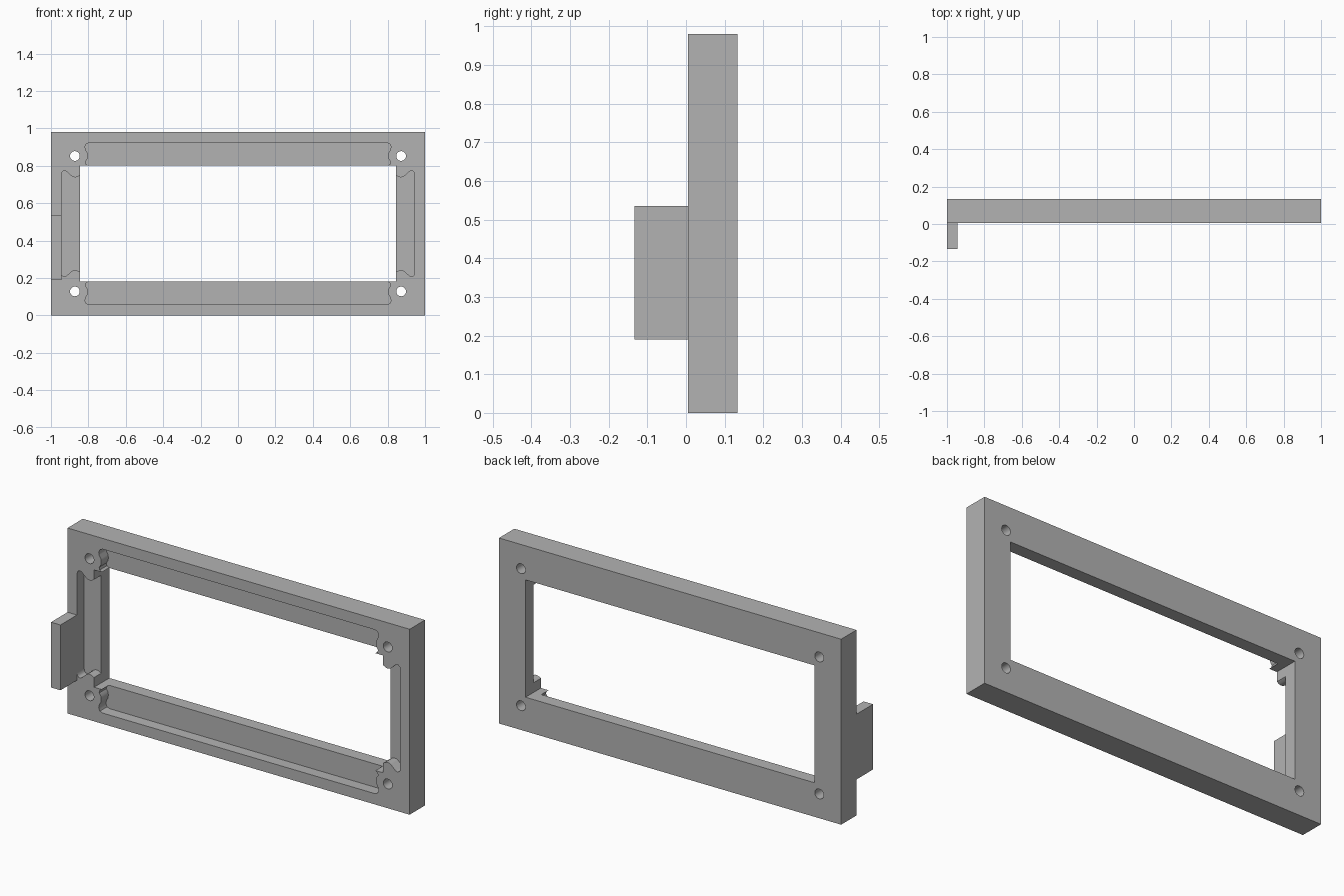
import bpy
import bmesh
import math

cube = bpy.data.objects.get("Cube")
if cube:
    bpy.data.objects.remove(cube, do_unlink=True)

HEIGHT = 0.98
MID = HEIGHT / 2
FRONT, FLOOR, BACK = 0.005, 0.065, 0.133

grey = bpy.data.materials.new("plain grey")
grey.use_nodes = True
grey.diffuse_color = (0.45, 0.45, 0.45, 1)
grey.node_tree.nodes["Principled BSDF"].inputs["Base Color"].default_value = grey.diffuse_color


def prism(name, outline, y0, y1):
    """Extrude an (x, z) outline along y."""
    bm = bmesh.new()
    face = bm.faces.new([bm.verts.new((x, y0, z)) for x, z in outline])
    new = bmesh.ops.extrude_face_region(bm, geom=[face])["geom"]
    bmesh.ops.translate(bm, vec=(0, y1 - y0, 0),
                        verts=[v for v in new if isinstance(v, bmesh.types.BMVert)])
    bmesh.ops.recalc_face_normals(bm, faces=bm.faces)
    mesh = bpy.data.meshes.new(name)
    bm.to_mesh(mesh)
    bm.free()
    mesh.materials.append(grey)
    obj = bpy.data.objects.new(name, mesh)
    bpy.context.collection.objects.link(obj)
    return obj


def rect(x0, x1, z0, z1):
    return [(x0, z0), (x1, z0), (x1, z1), (x0, z1)]


def circle(cx, cz, r, n=24):
    return [(cx + r * math.cos(math.tau * i / n), cz + r * math.sin(math.tau * i / n))
            for i in range(n)]


def cut(target, cutter):
    mod = target.modifiers.new("cut", "BOOLEAN")
    mod.operation = "DIFFERENCE"
    mod.solver = "EXACT"
    mod.object = cutter
    bpy.context.view_layer.objects.active = target
    bpy.ops.object.modifier_apply(modifier=mod.name)
    bpy.data.objects.remove(cutter, do_unlink=True)


# Rectangular frame
frame = prism("frame", rect(-1, 1, 0, HEIGHT), FRONT, BACK)

# Recess outline: one corner, mirrored to all four, wrapping the screw bosses
corner = [(0.795, 0.923), (0.811, 0.917), (0.818, 0.902), (0.815, 0.885),
          (0.806, 0.87), (0.803, 0.853), (0.806, 0.836), (0.815, 0.822),
          (0.812, 0.808), (0.80, 0.80), (0.80, 0.79), (0.835, 0.79),
          (0.835, 0.755), (0.848, 0.747), (0.858, 0.741), (0.869, 0.738),
          (0.88, 0.739), (0.891, 0.745), (0.917, 0.769), (0.925, 0.773),
          (0.934, 0.772), (0.942, 0.765), (0.945, 0.75)]
right = corner + [(x, HEIGHT - z) for x, z in reversed(corner)]
outline = right + [(-x, z) for x, z in reversed(right)]
cut(frame, prism("recess_cutter", outline, -0.1, FLOOR))

# Window opening
cut(frame, prism("window_cutter", rect(-0.845, 0.845, 0.18, 0.80), -0.2, 0.3))

# Screw holes
for sx in (-1, 1):
    for sz in (-1, 1):
        cut(frame, prism("hole_cutter", circle(sx * 0.872, MID + sz * 0.362, 0.026), -0.2, 0.3))

# Side tab on the front
tab = prism("side_tab", rect(-1, -0.945, 0.19, 0.535), -0.133, FRONT)

# Smooth the curved walls, keep the edges sharp
bpy.ops.object.select_all(action="DESELECT")
frame.select_set(True)
bpy.context.view_layer.objects.active = frame
bpy.ops.object.shade_smooth_by_angle(angle=math.radians(40))
